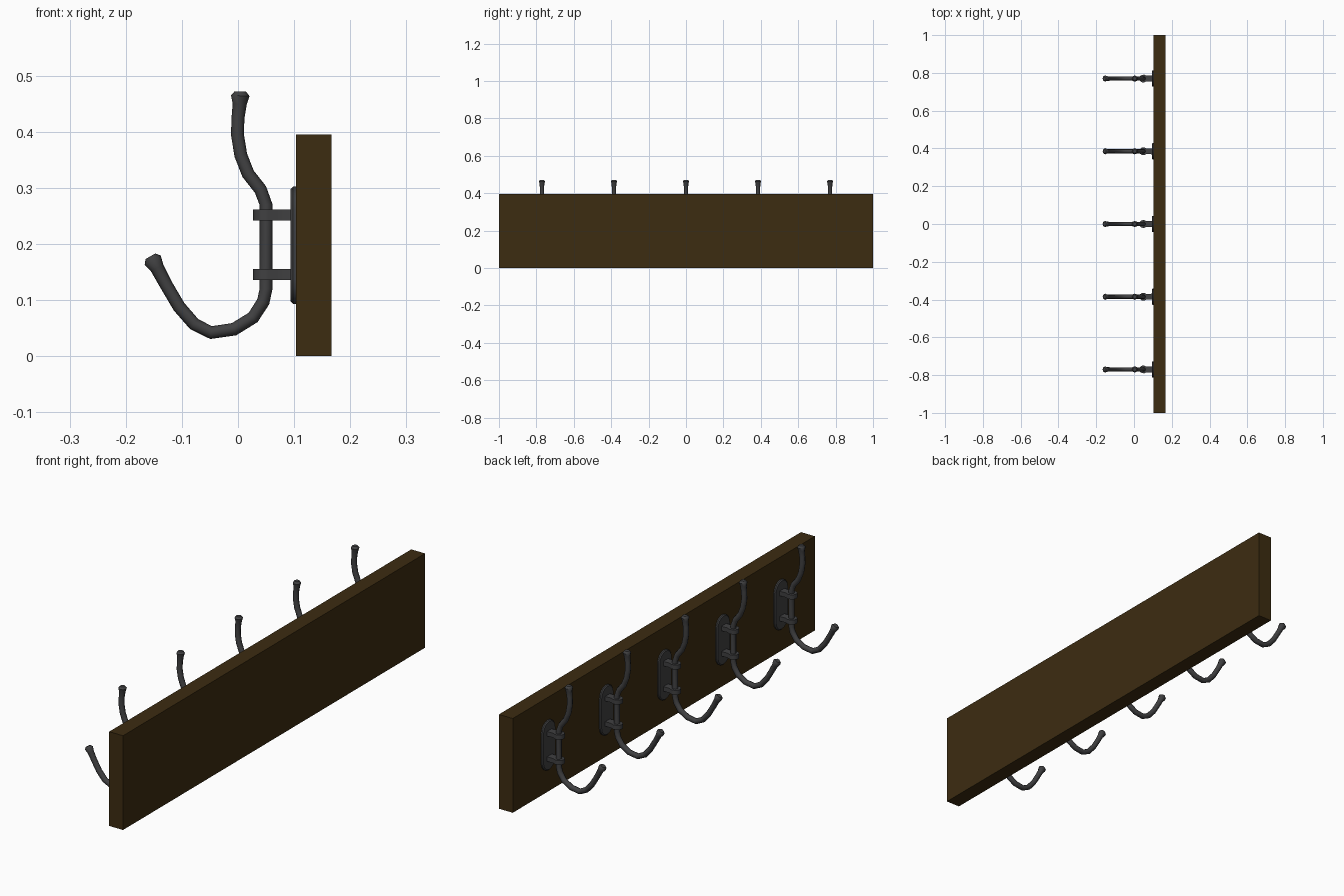
import bpy, bmesh, math
from mathutils import Vector

if "Cube" in bpy.data.objects:
    bpy.data.objects.remove(bpy.data.objects["Cube"])


def material(name, rgb):
    m = bpy.data.materials.new(name)
    m.diffuse_color = (*rgb, 1)
    m.use_nodes = True
    m.node_tree.nodes["Principled BSDF"].inputs["Base Color"].default_value = m.diffuse_color
    return m


WOOD = material("dark wood", (0.046, 0.025, 0.0055))
IRON = material("black iron", (0.052, 0.052, 0.054))


def finish(bm, name, mat, smooth=None):
    bmesh.ops.recalc_face_normals(bm, faces=bm.faces)
    me = bpy.data.meshes.new(name)
    bm.to_mesh(me)
    bm.free()
    me.materials.append(mat)
    ob = bpy.data.objects.new(name, me)
    bpy.context.collection.objects.link(ob)
    if smooth:
        bpy.ops.object.select_all(action='DESELECT')
        ob.select_set(True)
        bpy.context.view_layer.objects.active = ob
        bpy.ops.object.shade_smooth_by_angle(angle=math.radians(smooth))
    return ob


def loft(bm, rings):
    """Skin a list of equal-length point rings and cap both ends."""
    vs = [[bm.verts.new(p) for p in r] for r in rings]
    n = len(vs[0])
    for a, b in zip(vs, vs[1:]):
        for i in range(n):
            j = (i + 1) % n
            bm.faces.new((a[i], a[j], b[j], b[i]))
    bm.faces.new(vs[0])
    bm.faces.new(vs[-1])


# Hook rod path: x, z, radius, from upper tip to lower tip
R = 0.0115
PATH = [(0.004, 0.472, 0.010), (0.004, 0.464, 0.0165), (0.003, 0.449, 0.0125),
        (0.000, 0.425, R), (-0.001, 0.395, R), (0.005, 0.358, R),
        (0.018, 0.325, R), (0.040, 0.297, R), (0.050, 0.270, R),
        (0.050, 0.120, R), (0.045, 0.097, R), (0.027, 0.069, R),
        (-0.007, 0.048, R), (-0.048, 0.042, R), (-0.078, 0.057, R),
        (-0.105, 0.088, R), (-0.128, 0.127, R), (-0.144, 0.157, 0.0125),
        (-0.152, 0.171, 0.0165), (-0.156, 0.178, 0.010)]


def hook_rod(y, sides=8):
    rings = []
    for i, (x, z, r) in enumerate(PATH):
        p, q = PATH[max(i - 1, 0)], PATH[min(i + 1, len(PATH) - 1)]
        t = Vector((q[0] - p[0], 0, q[1] - p[1])).normalized()
        side, up = Vector((-t.z, 0, t.x)), Vector((0, 1, 0))
        rings.append([Vector((x, y, z)) + r * (math.cos(a) * side + math.sin(a) * up)
                      for a in (k * math.tau / sides for k in range(sides))])
    bm = bmesh.new()
    loft(bm, rings)
    finish(bm, "hook_rod", IRON, 50)


def stadium(y, x, half, inset):
    """Upright pill outline in the yz plane."""
    r, pts = half - inset, []
    for zc, start in ((0.302 - half, 0), (0.093 + half, math.pi)):
        for k in range(9):
            a = start + k * math.pi / 8
            pts.append((x, y + r * math.cos(a), zc + r * math.sin(a)))
    return pts


def back_plate(y):
    bm = bmesh.new()
    loft(bm, [stadium(y, 0.104, 0.043, 0), stadium(y, 0.098, 0.043, 0),
              stadium(y, 0.094, 0.043, 0.004)])
    finish(bm, "back_plate", IRON, 30)


def clamp(y, z0, z1):
    # strap rounded around the rod, with a straight arm to the plate
    pts = [(0.096, 0.016), (0.066, 0.016)]
    for k in range(9):
        a = math.radians(45 + 270 * k / 8)
        pts.append((0.050 + 0.023 * math.cos(a), 0.021 * math.sin(a)))
    pts += [(0.066, -0.016), (0.096, -0.016)]
    pts.pop(1)
    pts.pop(-2)
    bm = bmesh.new()
    loft(bm, [[(px, y + py, z) for px, py in pts] for z in (z0, z1)])
    finish(bm, "clamp", IRON, 40)


# Wooden board
bm = bmesh.new()
bmesh.ops.create_cube(bm, size=1)
for v in bm.verts:
    v.co = Vector((0.135 + v.co.x * 0.064, v.co.y * 2, 0.1975 + v.co.z * 0.395))
finish(bm, "board", WOOD)

# Five hooks
for n in range(-2, 3):
    y = n * 0.385
    hook_rod(y)
    back_plate(y)
    clamp(y, 0.136, 0.155)
    clamp(y, 0.242, 0.261)
